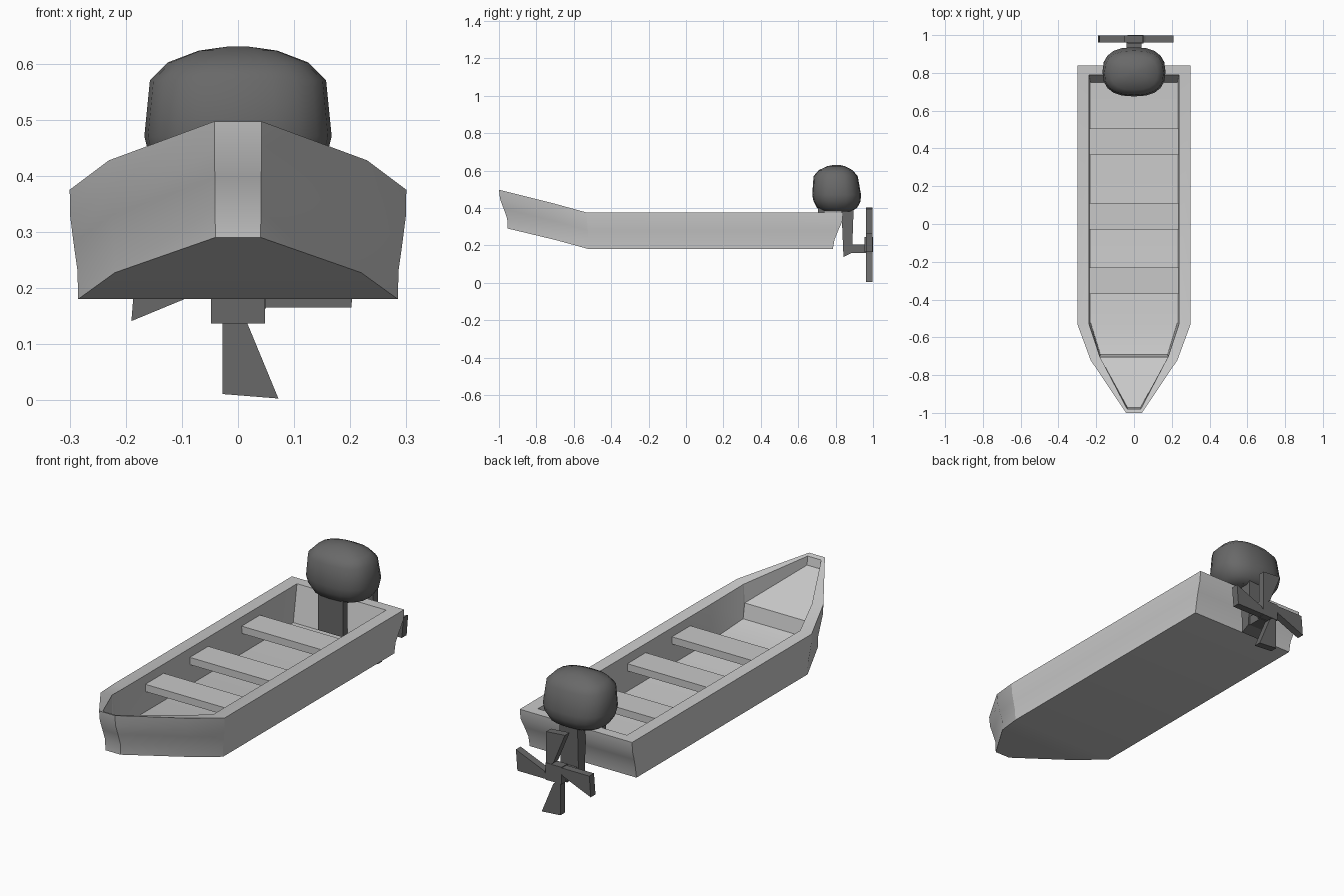
import bpy, bmesh
from math import sin, cos, pi, radians
from mathutils import Matrix

if "Cube" in bpy.data.objects:
    bpy.data.objects.remove(bpy.data.objects["Cube"], do_unlink=True)


def material(name, value):
    m = bpy.data.materials.new(name)
    m.use_nodes = True
    colour = (value, value, value, 1)
    m.diffuse_color = colour
    m.node_tree.nodes["Principled BSDF"].inputs["Base Color"].default_value = colour
    return m


LIGHT = material("light grey hull", 0.58)
DARK = material("dark grey motor", 0.14)


def finish(name, bm, mat, smooth=None):
    bmesh.ops.remove_doubles(bm, verts=bm.verts, dist=0.0005)
    bmesh.ops.recalc_face_normals(bm, faces=bm.faces)
    mesh = bpy.data.meshes.new(name)
    bm.to_mesh(mesh)
    bm.free()
    mesh.materials.append(mat)
    ob = bpy.data.objects.new(name, mesh)
    bpy.context.collection.objects.link(ob)
    if smooth:
        bpy.ops.object.select_all(action='DESELECT')
        ob.select_set(True)
        bpy.context.view_layer.objects.active = ob
        bpy.ops.object.shade_smooth_by_angle(angle=radians(smooth))
    return ob


def bridge(bm, a, b):
    for i in range(len(a)):
        j = (i + 1) % len(a)
        bm.faces.new((a[i], a[j], b[j], b[i]))


def strip(bm, ring):
    # close a left-right symmetric ring with cross strips
    n = len(ring)
    for i in range(n // 2 - 1):
        bm.faces.new((ring[i], ring[i + 1], ring[n - 2 - i], ring[n - 1 - i]))


def box(name, x, y, z, mat):
    bm = bmesh.new()
    bmesh.ops.create_cube(bm, size=1)
    for v in bm.verts:
        for k, (lo, hi) in enumerate((x, y, z)):
            v.co[k] = hi if v.co[k] > 0 else lo
    return finish(name, bm, mat)


def prism(name, outline, half, mat):
    # side outline in (y, z), extruded across x
    bm = bmesh.new()
    a, b = [[bm.verts.new((s, y, z)) for y, z in outline] for s in (-half, half)]
    bridge(bm, a, b)
    bm.faces.new(a)
    bm.faces.new(b)
    return finish(name, bm, mat)


# Hull: stacked outer rings, rim, then inner walls, floor and bow deck
hull = bmesh.new()


def ring(half):
    pts = half + [(-x, y, z) for x, y, z in reversed(half)]
    return [hull.verts.new(p) for p in pts]


rings = []
for z, side, stern, bow in ((.375, 0, 0, 0), (.327, .001, .005, .006), (.28, .007, .026, .025),
                            (.23, .014, .046, .044), (.18, .015, .055, .046)):
    rise = .11 + .012 * (z - .18) / .195
    knee = (.23 - side * .7, -.72 + bow * .6, z + rise * .43)
    rings.append(ring([(.30 - side, .84 - stern, z), (.30 - side, -.53 + bow * .2, z),
                       knee, knee, (.042 - side * .1, -1 + bow, z + rise)]))
for a, b in zip(rings, rings[1:]):
    bridge(hull, a, b)
strip(hull, rings[-1])
rim_knee = (.182, -.70, .422)
rim = ring([(.238, .79, .375), (.238, -.53, .375), rim_knee, rim_knee, (.036, -.98, .49)])
floor = ring([(.23, .75, .205), (.23, -.52, .205), (.178, -.69, .26),
              (.18, -.705, .33), (.034, -.972, .45)])
bridge(hull, rings[0], rim)
bridge(hull, rim, floor)
strip(hull, floor)
finish("hull", hull, LIGHT, 20)

# Bench seats
for name, y in (("rear_seat", .435), ("middle_seat", .04), ("front_seat", -.30)):
    box(name, (-.238, .238), (y - .07, y + .07), (.298, .333), LIGHT)

# Motor cowl: rounded rectangular rings
cowl = bmesh.new()
N = 20
loops = []
for z, w, front, back in ((.38, .10, .74, .88), (.40, .135, .70, .915), (.435, .158, .682, .933),
                          (.47, .167, .675, .936), (.57, .157, .682, .918), (.602, .125, .71, .89),
                          (.623, .07, .755, .85), (.63, .02, .79, .82)):
    loop = []
    for i in range(N):
        c, s = cos(2 * pi * i / N), sin(2 * pi * i / N)
        px = abs(c) ** .8 * (1 if c > 0 else -1)
        py = abs(s) ** .8 * (1 if s > 0 else -1)
        loop.append(cowl.verts.new((w * px, (front + back) / 2 + (back - front) / 2 * py, z)))
    loops.append(loop)
for a, b in zip(loops, loops[1:]):
    bridge(cowl, a, b)
cowl.faces.new(loops[0])
cowl.faces.new(loops[-1])
finish("motor_cowl", cowl, DARK, 40)

# Clamp over the transom, leg and propeller shaft
box("clamp_plate", (-.066, .066), (.705, .74), (.23, .42), DARK)
box("clamp_bridge", (-.066, .066), (.705, .87), (.38, .42), DARK)
prism("motor_leg", [(.83, .42), (.897, .42), (.888, .16), (.842, .137)], .048, DARK)
box("propeller_shaft", (-.04, .04), (.87, .965), (.16, .205), DARK)

# Propeller: four flared blades around a hub
prop = bmesh.new()
for k in range(4):
    turn = Matrix.Rotation(k * pi / 2, 4, 'Y')
    a, b = [[prop.verts.new(turn @ v.co) for v in
             [prop.verts.new((x, y, z)) for x, z in
              ((-.038, -.02), (.0, -.05), (.062, -.2), (-.038, -.192))]] for y in (.962, .998)]
    bridge(prop, a, b)
    prop.faces.new(a)
    prop.faces.new(b)
bmesh.ops.delete(prop, geom=[v for v in prop.verts if not v.link_faces], context='VERTS')
blades = finish("propeller_blades", prop, DARK)
blades.location = (.01, 0, .203)
box("propeller_hub", (-.035, .05), (.955, 1.0), (.163, .245), DARK)
